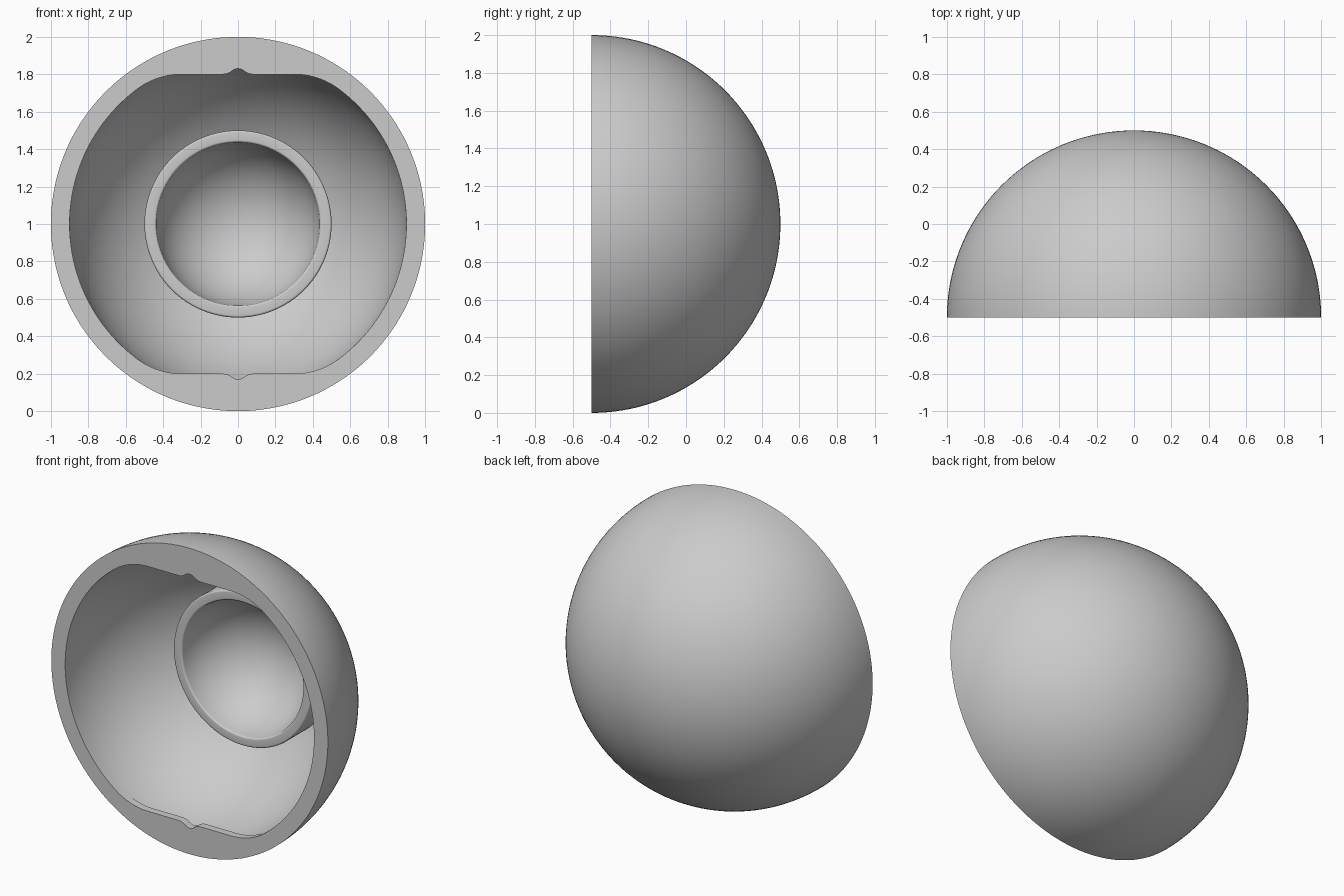
import bpy
import bmesh
from math import sin, cos, acos, asin, sqrt, pi, radians

cube = bpy.data.objects.get("Cube")
if cube:
    bpy.data.objects.remove(cube)

FRONT = -0.5      # y of the flat front rim
MID = 1.0         # z of the dome's axis
INNER = 0.9       # cavity radius
SEGMENTS = 144

grey = bpy.data.materials.new("plain grey")
grey.use_nodes = True
colour = (0.6, 0.6, 0.6, 1)
grey.diffuse_color = colour
grey.node_tree.nodes["Principled BSDF"].inputs["Base Color"].default_value = colour


def finish(name, bm):
    bmesh.ops.remove_doubles(bm, verts=bm.verts, dist=1e-5)
    bmesh.ops.recalc_face_normals(bm, faces=bm.faces)
    mesh = bpy.data.meshes.new(name)
    bm.to_mesh(mesh)
    bm.free()
    mesh.materials.append(grey)
    obj = bpy.data.objects.new(name, mesh)
    bpy.context.collection.objects.link(obj)
    bpy.ops.object.select_all(action='DESELECT')
    obj.select_set(True)
    bpy.context.view_layer.objects.active = obj
    bpy.ops.object.shade_smooth_by_angle(angle=radians(30))
    return obj


def arc(radius, start, end, steps, centre=(0, 0)):
    """Points (distance from axis, depth behind the rim) along an arc."""
    angles = [start + (end - start) * i / steps for i in range(steps + 1)]
    return [(centre[0] + radius * cos(a), centre[1] + radius * sin(a)) for a in angles]


# Dome shell: outside, flat rim, cavity, raised socket ring and round socket bowl
ring_r, ring_front, bowl_r, bowl_depth, round_r = 0.5, 0.545, 0.44, 0.5, 0.012
profile = arc(1, pi / 2, 0, 48)
profile += arc(INNER, 0, acos(ring_r / INNER), 28)
profile += arc(round_r, 0, -pi / 2, 5, (ring_r - round_r, ring_front + round_r))
bowl_start = asin((ring_front + round_r - bowl_depth) / bowl_r)
lip_r = bowl_r * cos(bowl_start)
profile += arc(round_r, -pi / 2, -pi, 5, (lip_r + round_r, ring_front + round_r))
profile += arc(bowl_r, bowl_start, pi / 2, 28, (0, bowl_depth))

bm = bmesh.new()
verts = [bm.verts.new((r, FRONT + d, MID)) for r, d in profile]
edges = [bm.edges.new(pair) for pair in zip(verts, verts[1:])]
bmesh.ops.spin(bm, geom=verts + edges, cent=(0, 0, MID), axis=(0, 1, 0),
               angle=2 * pi, steps=SEGMENTS, use_duplicate=False)
finish("dome_shell", bm)


# Thin lips closing the top and bottom of the opening, each with a small notch
FLAT, CORNER, NOTCH, FILLET = 0.8, 0.4, 0.05, 0.08
CORNER_X, NOTCH_Z, LIP_DEPTH = 0.3, 0.78, 0.05
fillet_z = FLAT + FILLET
fillet_x = sqrt((FILLET + NOTCH) ** 2 - (fillet_z - NOTCH_Z) ** 2)
LIP_END = CORNER_X * INNER / (INNER - CORNER)


def lip_edge(x):
    x = abs(x)
    if x < fillet_x * NOTCH / (NOTCH + FILLET):
        return NOTCH_Z + sqrt(NOTCH ** 2 - x ** 2)
    if x < fillet_x:
        return fillet_z - sqrt(FILLET ** 2 - (x - fillet_x) ** 2)
    if x < CORNER_X:
        return FLAT
    return FLAT - CORNER + sqrt(CORNER ** 2 - (x - CORNER_X) ** 2)


def lip(name, side):
    bm = bmesh.new()
    columns = []
    count = 200
    for i in range(count + 1):
        x = LIP_END * (2 * i / count - 1)
        low, high = lip_edge(x), sqrt(INNER ** 2 - x ** 2)
        loop = [(FRONT, high), (FRONT, low),
                (FRONT + LIP_DEPTH, low), (FRONT + LIP_DEPTH, high)]
        columns.append([bm.verts.new((x, y, MID + side * z)) for y, z in loop])
    for a, b in zip(columns, columns[1:]):
        for j in range(4):
            k = (j + 1) % 4
            bm.faces.new((a[j], a[k], b[k], b[j]))
    finish(name, bm)


lip("upper_lip", 1)
lip("lower_lip", -1)
